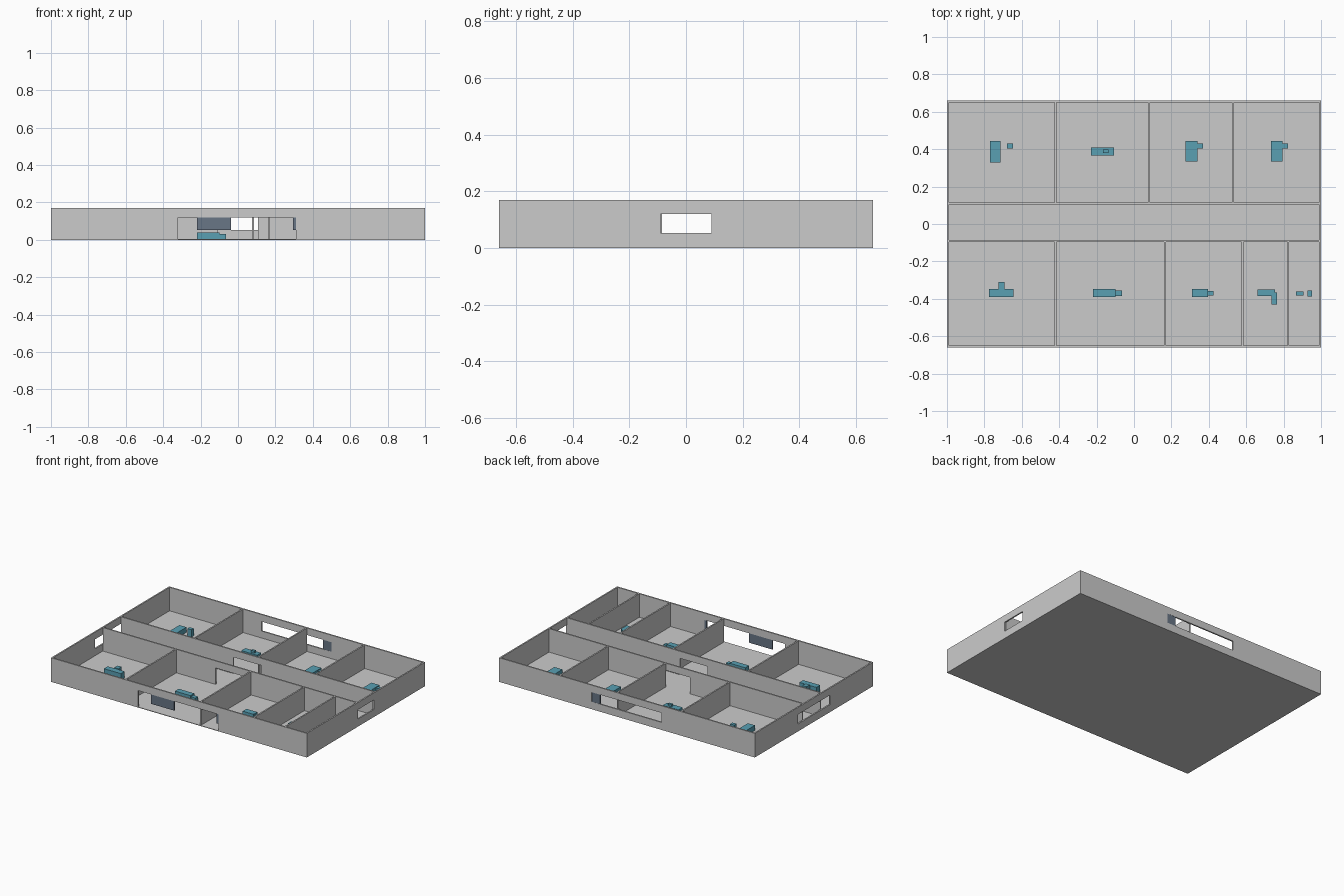
import bpy

if "Cube" in bpy.data.objects:
    bpy.data.objects.remove(bpy.data.objects["Cube"])

H, T, F = 0.17, 0.01, 0.004   # wall height, wall thickness, floor thickness
X, Y = 1.0, 0.66
HEAD, SILL = 0.12, 0.053


def material(name, color):
    m = bpy.data.materials.new(name)
    m.diffuse_color = color
    m.use_nodes = True
    m.node_tree.nodes["Principled BSDF"].inputs["Base Color"].default_value = m.diffuse_color
    return m


teal = material("teal", (0.10, 0.35, 0.45, 1))
slate = material("slate", (0.14, 0.18, 0.24, 1))


def box(name, x0, x1, y0, y1, z0, z1, mat=None):
    v = [(x, y, z) for x in (x0, x1) for y in (y0, y1) for z in (z0, z1)]
    f = [(0, 1, 3, 2), (4, 6, 7, 5), (0, 4, 5, 1), (2, 3, 7, 6), (0, 2, 6, 4), (1, 5, 7, 3)]
    me = bpy.data.meshes.new(name)
    me.from_pydata(v, [], f)
    ob = bpy.data.objects.new(name, me)
    bpy.context.collection.objects.link(ob)
    if mat:
        me.materials.append(mat)
    return ob


def wall(name, axis, at, a, b, hole=None):
    """Wall along 'x' or 'y', with an optional hole (start, end, bottom, top)."""
    parts = [(a, b, F, H)]
    if hole:
        s, e, lo, hi = hole
        parts = [(a, s, F, H), (e, b, F, H), (s, e, hi, H)]
        if lo > F:
            parts.append((s, e, F, lo))
    for i, (s, e, lo, hi) in enumerate(parts):
        if axis == "x":
            box(f"{name}_{i}", s, e, at - T / 2, at + T / 2, lo, hi)
        else:
            box(f"{name}_{i}", at - T / 2, at + T / 2, s, e, lo, hi)


# Floor slab
box("floor", -X, X, -Y, Y, 0, F)

# Outer walls with entrance and windows
yo, xo = Y - T / 2, X - T / 2
wall("front_wall", "x", -yo, -X, X, (-0.32, 0.31, F, HEAD))
wall("back_wall", "x", yo, -X, X, (-0.27, 0.275, SILL, HEAD))
wall("left_wall", "y", -xo, -Y + T, Y - T, (-0.18, 0.18, SILL, HEAD))
wall("right_wall", "y", xo, -Y + T, Y - T, (-0.09, 0.09, SILL, HEAD))

# Corridor walls with doorways
CB, CF = 0.11, -0.09
for name, y in (("corridor_back_wall", CB), ("corridor_front_wall", CF)):
    wall(name, "x", y, -X + T, X - T, (-0.11, 0.108, F, HEAD))

# Room partitions
for i, x in enumerate((-0.42, 0.08, 0.53)):
    wall(f"back_partition_{i}", "y", x, CB + T / 2, Y - T)
for i, x in enumerate((-0.42, 0.165, 0.58, 0.825)):
    wall(f"front_partition_{i}", "y", x, -Y + T, CF - T / 2)

# Slate window panels set in the outer walls
for name, x0, x1, y in (("front_window_a", -0.22, -0.037, -yo),
                        ("front_window_b", 0.295, 0.31, -yo),
                        ("back_window", 0.21, 0.275, yo)):
    box(name, x0, x1, y - 0.004, y + 0.004, SILL, HEAD, slate)

# Furniture: x0, x1, y0, y1, top height
furniture = {
    "bed_a": (-0.77, -0.715, 0.33, 0.445, 0.04),
    "nightstand_a": (-0.68, -0.647, 0.405, 0.43, 0.055),
    "table_b": (-0.23, -0.107, 0.365, 0.41, 0.035),
    "table_item_b": (-0.166, -0.137, 0.38, 0.397, 0.05),
    "bed_c": (0.275, 0.34, 0.335, 0.445, 0.035),
    "nightstand_c": (0.34, 0.37, 0.405, 0.43, 0.03),
    "bed_d": (0.732, 0.795, 0.335, 0.445, 0.035),
    "nightstand_d": (0.795, 0.823, 0.405, 0.43, 0.03),
    "desk_e": (-0.775, -0.643, -0.39, -0.348, 0.05),
    "chair_e": (-0.724, -0.692, -0.348, -0.311, 0.055),
    "sofa_f": (-0.22, -0.098, -0.39, -0.348, 0.04),
    "side_table_f": (-0.098, -0.063, -0.385, -0.355, 0.03),
    "sofa_g": (0.31, 0.395, -0.39, -0.348, 0.04),
    "side_table_g": (0.395, 0.425, -0.383, -0.357, 0.03),
    "counter_h": (0.66, 0.755, -0.385, -0.35, 0.045),
    "cabinet_h": (0.735, 0.765, -0.43, -0.365, 0.045),
    "basin_i": (0.865, 0.905, -0.382, -0.36, 0.05),
    "toilet_i": (0.928, 0.952, -0.387, -0.355, 0.04),
}
for name, (x0, x1, y0, y1, z) in furniture.items():
    box(name, x0, x1, y0, y1, F, z, teal)
